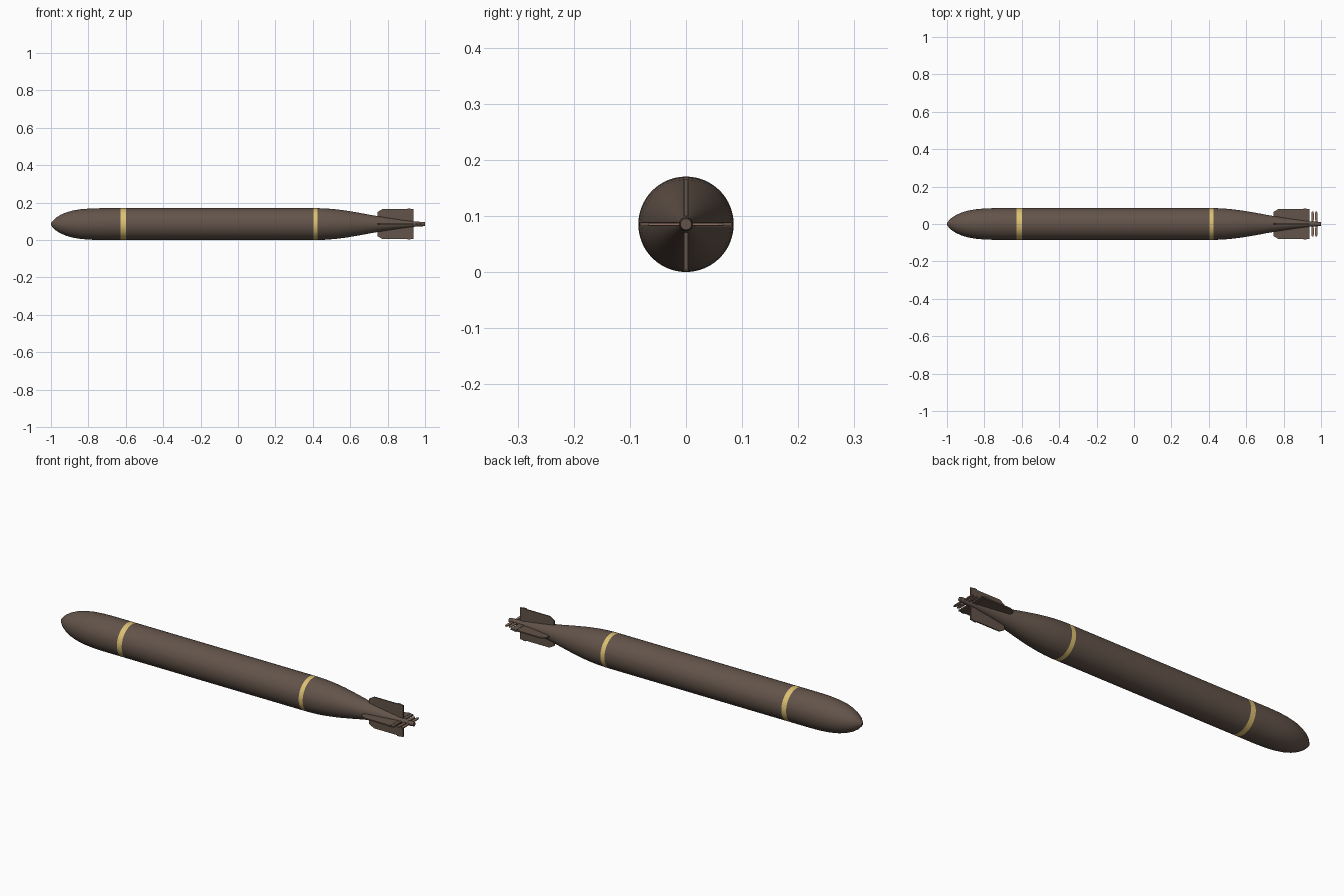
import bpy, bmesh, math
from mathutils import Matrix

if "Cube" in bpy.data.objects:
    bpy.data.objects.remove(bpy.data.objects["Cube"])

CZ = 0.0855  # height of the long axis
R = 0.085    # hull radius


def material(name, rgb):
    m = bpy.data.materials.new(name)
    m.diffuse_color = (*rgb, 1)
    m.use_nodes = True
    m.node_tree.nodes["Principled BSDF"].inputs["Base Color"].default_value = m.diffuse_color
    return m


BROWN = material("dark brown", (0.125, 0.088, 0.068))
GOLD = material("band yellow", (0.72, 0.53, 0.17))
COPPER = material("copper", (0.27, 0.16, 0.115))


def finish(bm, name, mats, smooth=False):
    bmesh.ops.recalc_face_normals(bm, faces=bm.faces)
    me = bpy.data.meshes.new(name)
    bm.to_mesh(me)
    bm.free()
    for m in mats:
        me.materials.append(m)
    ob = bpy.data.objects.new(name, me)
    ob.location.z = CZ
    bpy.context.collection.objects.link(ob)
    if smooth:
        bpy.ops.object.select_all(action='DESELECT')
        ob.select_set(True)
        bpy.context.view_layer.objects.active = ob
        bpy.ops.object.shade_smooth_by_angle(angle=math.radians(35))
    return ob


def lathe(name, profile, mats, n=64, bands=()):
    """Revolve (x, r) points about the x axis, with closed ends."""
    bm = bmesh.new()
    rings = []
    for x, r in profile:
        rings.append([bm.verts.new((x, r * math.cos(2 * math.pi * i / n),
                                    r * math.sin(2 * math.pi * i / n))) for i in range(n)])
    for k in range(len(rings) - 1):
        a, b = rings[k], rings[k + 1]
        mid = (profile[k][0] + profile[k + 1][0]) / 2
        for i in range(n):
            j = (i + 1) % n
            f = bm.faces.new((a[i], a[j], b[j], b[i]))
            f.material_index = int(any(lo < mid < hi for lo, hi in bands))
    bm.faces.new(rings[0])
    bm.faces.new(rings[-1])
    return finish(bm, name, mats, True)


def plate(name, outline, thick, angle, mat):
    """Flat plate from (x, radius) outline, turned about the hull axis."""
    bm = bmesh.new()
    lo = [bm.verts.new((x, -thick / 2, r)) for x, r in outline]
    hi = [bm.verts.new((x, thick / 2, r)) for x, r in outline]
    bm.faces.new(lo)
    bm.faces.new(hi)
    n = len(outline)
    for i in range(n):
        j = (i + 1) % n
        bm.faces.new((lo[i], lo[j], hi[j], hi[i]))
    bm.transform(Matrix.Rotation(angle, 4, 'X'))
    return finish(bm, name, [mat])


# Hull: blunt nose, long cylinder, tapered tail, with two painted bands
hull = [(-1, 0.006), (-0.992, 0.016), (-0.975, 0.033), (-0.95, 0.049), (-0.92, 0.062),
        (-0.885, 0.072), (-0.84, 0.0795), (-0.79, 0.0835), (-0.73, R),
        (-0.627, R), (-0.600, R), (0.403, R), (0.426, R),
        (0.47, 0.0835), (0.52, 0.0795), (0.58, 0.072), (0.65, 0.060), (0.72, 0.047),
        (0.80, 0.0335), (0.88, 0.0215), (0.94, 0.0145), (0.97, 0.0125)]
lathe("hull", hull, [BROWN, GOLD], bands=((-0.627, -0.600), (0.403, 0.426)))

# Propeller shaft end
lathe("shaft_hub", [(0.965, 0.0125), (0.985, 0.012), (1.0, 0.010)], [BROWN], n=24)

# Four tail fins, each with a hinge post and a rudder strip
fin = [(0.745, 0.03), (0.745, 0.064), (0.772, 0.080), (0.906, 0.080), (0.906, 0.012)]
post = [(0.905, 0.012), (0.905, 0.083), (0.921, 0.083), (0.921, 0.012)]
rudder = [(0.921, 0.012), (0.921, 0.081), (0.938, 0.081), (0.938, 0.012)]
for i, side in enumerate(("top", "left", "bottom", "right")):
    a = i * math.pi / 2
    plate(side + "_fin", fin, 0.006, a, BROWN)
    plate(side + "_hinge_post", post, 0.009, a, BROWN)
    plate(side + "_rudder", rudder, 0.007, a, BROWN)

# Two twin-bladed propellers lying flat behind the fins
for k, (x, half) in enumerate(((0.955, 0.007), (0.975, 0.007))):
    blade = [(x - half * 0.7, 0.008), (x - half, 0.035), (x - half, 0.058), (x - half * 0.4, 0.067),
             (x + half * 0.4, 0.067), (x + half, 0.058), (x + half, 0.035), (x + half * 0.7, 0.008)]
    for s in (-1, 1):
        plate("propeller_%d_blade_%s" % (k + 1, "left" if s > 0 else "right"),
              blade, 0.005, s * math.pi / 2, COPPER)
